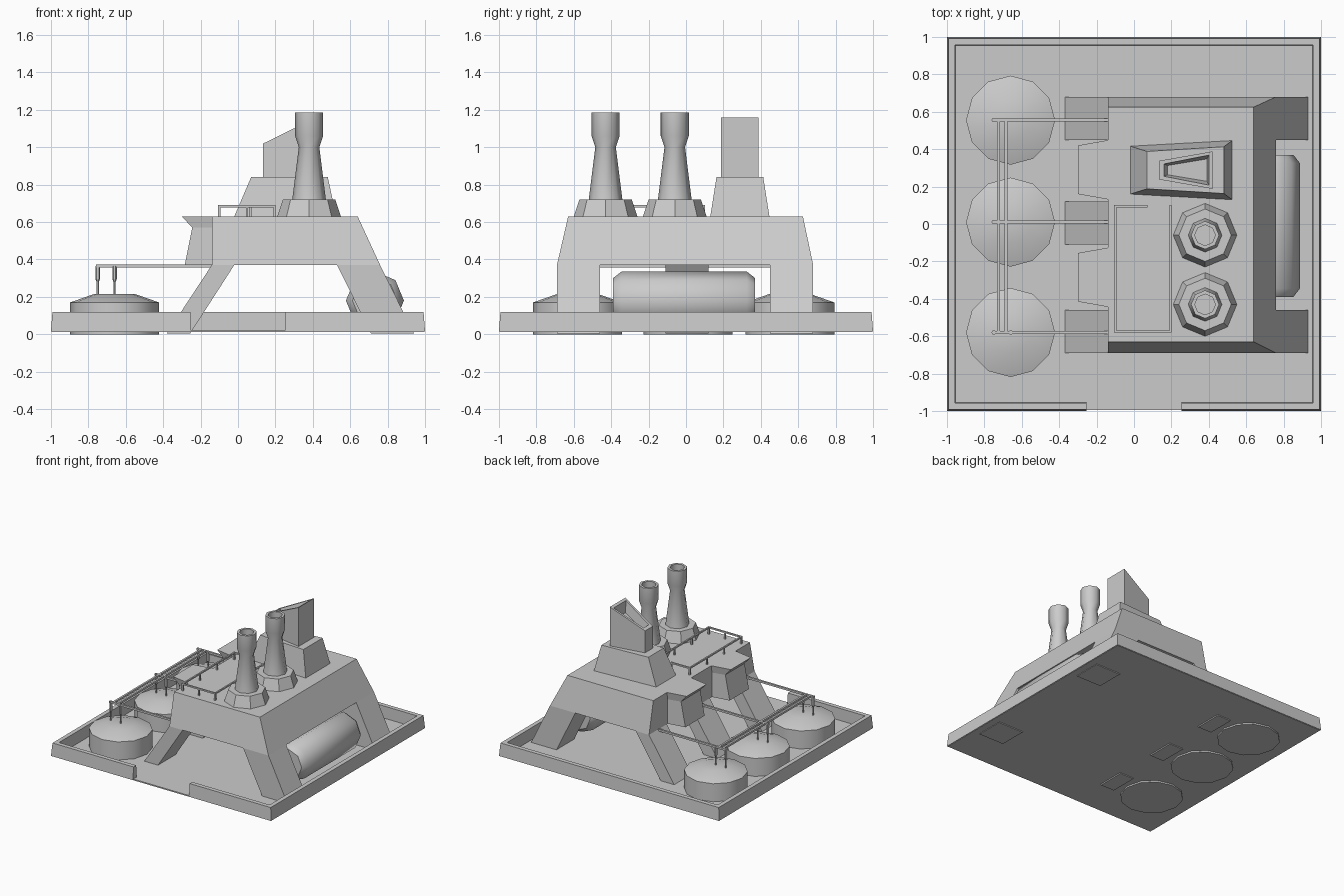
import bpy, bmesh
from math import cos, sin, pi, radians

if "Cube" in bpy.data.objects:
    bpy.data.objects.remove(bpy.data.objects["Cube"])


def loft(name, rings, caps=True, smooth=0):
    """Skin a list of equal-length point rings into one object."""
    bm = bmesh.new()
    vs = [[bm.verts.new(p) for p in r] for r in rings]
    n = len(rings[0])
    for a, b in zip(vs, vs[1:]):
        for i in range(n):
            j = (i + 1) % n
            bm.faces.new((a[i], a[j], b[j], b[i]))
    if caps:
        bm.faces.new(vs[0])
        bm.faces.new(vs[-1])
    bmesh.ops.recalc_face_normals(bm, faces=bm.faces)
    me = bpy.data.meshes.new(name)
    bm.to_mesh(me)
    bm.free()
    ob = bpy.data.objects.new(name, me)
    bpy.context.collection.objects.link(ob)
    if smooth:
        bpy.ops.object.select_all(action='DESELECT')
        ob.select_set(True)
        bpy.context.view_layer.objects.active = ob
        bpy.ops.object.shade_smooth_by_angle(angle=radians(smooth))
    return ob


def rect(x0, x1, y0, y1, z):
    return [(x0, y0, z), (x1, y0, z), (x1, y1, z), (x0, y1, z)]


def box(name, x0, x1, y0, y1, z0, z1):
    return loft(name, [rect(x0, x1, y0, y1, z0), rect(x0, x1, y0, y1, z1)])


def turned(name, x, y, profile, n, smooth=0):
    """Vertical lathe from (radius, z) pairs."""
    return loft(name, [[(x + r * cos(2 * pi * i / n), y + r * sin(2 * pi * i / n), z)
                        for i in range(n)] for r, z in profile], smooth=smooth)


# Base floor and the low perimeter wall with a front gateway
box("base_floor", -0.995, 0.995, -0.995, 0.995, 0.012, 0.022)
wall = []
for x, y in [(0.255, -1), (1, -1), (1, 1), (-1, 1), (-1, -1), (-0.255, -1)]:
    wall.append([(x * s if abs(x) == 1 else x, y * s, z)
                 for s, z in [(1, 0.015), (0.992, 0.12), (0.957, 0.12), (0.955, 0.015)]])
loft("perimeter_wall", wall)

# Raised main building
loft("main_body", [rect(-0.14, 0.76, -0.69, 0.68, 0.37),
                   rect(-0.14, 0.64, -0.63, 0.625, 0.63)])

# Slanted legs: two on the right, three on the left
leg_rows = [(-0.69, -0.46), (-0.11, 0.12), (0.45, 0.68)]
for i, (y0, y1) in enumerate(leg_rows):
    if i != 1:
        loft(f"right_leg_{i}", [rect(0.71, 0.94, y0, y1, 0.005),
                                rect(0.53, 0.76, y0, y1, 0.37)])
    loft(f"left_leg_{i}", [rect(-0.38, -0.255, y0, y1, 0.005),
                           rect(-0.14, -0.02, y0, y1, 0.37)])

# Overhanging bays between the left legs
for i, yc in enumerate((-0.285, 0.29)):
    loft(f"bay_{i}", [
        [(-0.13, yc - h, z), (x, yc - w, z), (x, yc + w, z), (-0.13, yc + h, z)]
        for x, w, h, z in [(-0.285, 0.125, 0.15, 0.37), (-0.245, 0.125, 0.15, 0.57),
                           (-0.30, 0.13, 0.16, 0.63)]])

# Vent tower: flared plinth and slanted, hollow-topped shaft
def wedge(x0, x1, w0, w1, z0, z1, yc=0.288):
    return [(x0, yc - w0, z0), (x1, yc - w1, z1), (x1, yc + w1, z1), (x0, yc + w0, z0)]


loft("vent_plinth", [wedge(-0.02, 0.525, 0.128, 0.158, 0.63, 0.63),
                     wedge(0.07, 0.48, 0.10, 0.125, 0.84, 0.84)])
loft("vent_shaft", [wedge(0.135, 0.42, 0.05, 0.10, 0.84, 0.84),
                    wedge(0.135, 0.42, 0.05, 0.10, 1.02, 1.16),
                    wedge(0.16, 0.40, 0.033, 0.08, 1.032, 1.15),
                    wedge(0.18, 0.39, 0.025, 0.06, 0.96, 1.06)])

# Chimneys with octagonal footings
for i, y in enumerate((-0.43, -0.06)):
    turned(f"chimney_base_{i}", 0.38, y, [(0.17, 0.63), (0.14, 0.72)], 8)
    turned(f"chimney_{i}", 0.38, y,
           [(0.09, 0.72), (0.055, 1.0), (0.075, 1.06), (0.075, 1.185),
            (0.055, 1.185), (0.055, 1.08)], 8, smooth=50)

# Upright storage tanks and their feed pipes
P = 0.008
tank_rows = (-0.58, 0.01, 0.555)
for i, y in enumerate(tank_rows):
    turned(f"storage_tank_{i}", -0.66, y,
           [(0.238, 0), (0.238, 0.17), (0.11, 0.215)], 12, smooth=35)
    box(f"feed_pipe_{i}", -0.76, -0.13, y - P, y + P, 0.357, 0.373)
    for j, x in enumerate((-0.75, -0.66)):
        turned(f"riser_{i}_{j}", x, y,
               [(0.006, 0.20), (0.006, 0.28), (0.012, 0.295), (0.012, 0.365)], 6)
for j, x in enumerate((-0.725, -0.685)):
    box(f"cross_pipe_{j}", x - P, x + P, tank_rows[0], tank_rows[2], 0.357, 0.373)

# Horizontal tank under the right side
loft("horizontal_tank", [[(0.732 + r * cos(pi * i / 4), y, 0.18 + r * sin(pi * i / 4))
                          for i in range(8)]
                         for y, r in [(-0.39, 0.12), (-0.345, 0.155),
                                      (0.325, 0.155), (0.37, 0.12)]], smooth=50)

# Deck railing with posts
T = 0.006
corners = [(0.065, 0.095), (-0.10, 0.095), (-0.10, -0.575), (0.195, -0.575), (0.195, 0.095)]
for i, ((xa, ya), (xb, yb)) in enumerate(zip(corners, corners[1:])):
    box(f"rail_{i}", min(xa, xb) - T, max(xa, xb) + T, min(ya, yb) - T, max(ya, yb) + T,
        0.679, 0.691)
    n = 3 if i % 2 else (1 if i == 0 else 2)
    for k in range(n + (i == 3)):
        x, y = xa + (xb - xa) * k / n, ya + (yb - ya) * k / n
        box(f"rail_post_{i}_{k}", x - T, x + T, y - T, y + T, 0.625, 0.68)
